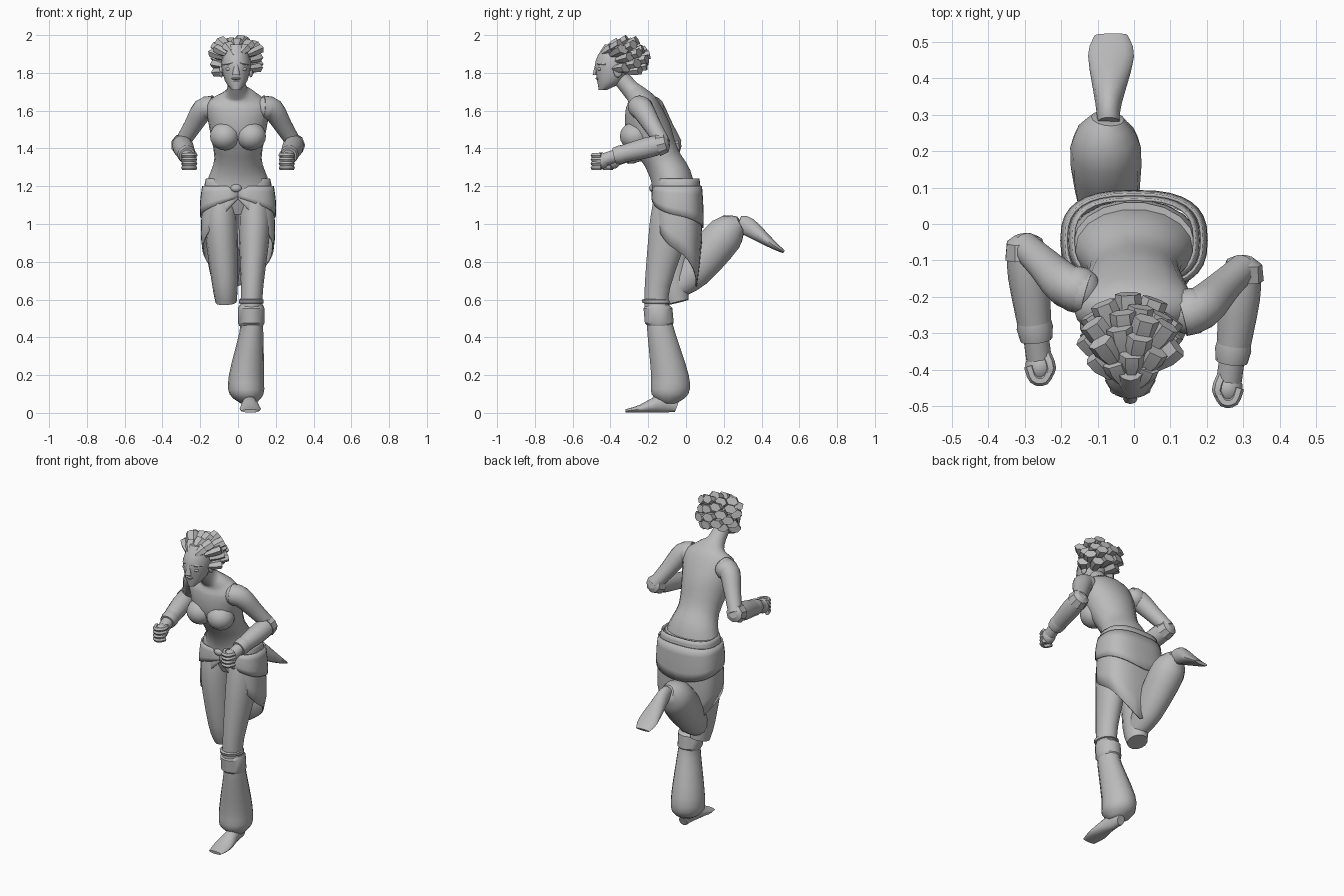
import bpy, bmesh, math
from mathutils import Vector

default_cube = bpy.data.objects.get("Cube")
if default_cube:
    bpy.data.objects.remove(default_cube, do_unlink=True)

clay = bpy.data.materials.new("clay_grey")
clay.use_nodes = True
clay.diffuse_color = (.5, .5, .5, 1)
clay.node_tree.nodes["Principled BSDF"].inputs["Base Color"].default_value = clay.diffuse_color


def finish(name, bm, angle=50):
    """Turn a bmesh into a shaded, coloured object."""
    bmesh.ops.recalc_face_normals(bm, faces=bm.faces)
    mesh = bpy.data.meshes.new(name)
    bm.to_mesh(mesh)
    bm.free()
    mesh.materials.append(clay)
    part = bpy.data.objects.new(name, mesh)
    bpy.context.collection.objects.link(part)
    bpy.ops.object.select_all(action="DESELECT")
    part.select_set(True)
    bpy.context.view_layer.objects.active = part
    bpy.ops.object.shade_smooth_by_angle(angle=math.radians(angle))
    return part


def ring(centre, wide, deep=None):
    """An elliptical cross-section: centre, half width and half depth."""
    return Vector((*centre, wide, deep or wide))


def smooth_path(keys, steps):
    """Fill in rings between the key rings along a smooth curve."""
    path = []
    for i in range(len(keys) - 1):
        start, end = keys[i], keys[i + 1]
        before, after = keys[max(i - 1, 0)], keys[min(i + 2, len(keys) - 1)]
        leave, arrive = start + (end - before) / 6, end - (after - start) / 6
        for step in range(steps):
            t = step / steps
            middle = leave.lerp(arrive, t)
            first = start.lerp(leave, t).lerp(middle, t)
            last = middle.lerp(arrive.lerp(end, t), t)
            path.append(first.lerp(last, t))
    return path + [keys[-1]]


def add_tube(bm, *keys, sides=14, level=False, steps=3):
    """Skin the rings into a closed tube, square to its path or level."""
    rings = smooth_path(keys, steps)
    centres = [Vector(key[:3]) for key in rings]
    span = (centres[-1] - centres[0]).normalized()
    reference = Vector((1, 0, 0)) if abs(span.x) < .6 else Vector((0, 1, 0))
    turns = [math.tau * k / sides for k in range(sides)]
    loops = []
    for i, (centre, key) in enumerate(zip(centres, rings)):
        tangent = centres[min(i + 1, len(rings) - 1)] - centres[max(i - 1, 0)]
        tangent = Vector((0, 0, 1)) if level else tangent.normalized()
        across = (reference - tangent * reference.dot(tangent)).normalized()
        depth = tangent.cross(across)
        loops.append([bm.verts.new(centre + across * math.cos(turn) * key[3] + depth * math.sin(turn) * key[4])
                      for turn in turns])
    for low, high in zip(loops, loops[1:]):
        for k in range(sides):
            bm.faces.new((low[k - 1], low[k], high[k], high[k - 1]))
    bm.faces.new(loops[0])
    bm.faces.new(loops[-1])


def tube(name, *keys, angle=50, **options):
    bm = bmesh.new()
    add_tube(bm, *keys, **options)
    finish(name, bm, angle)


def add_ball(bm, centre, size):
    made = bmesh.ops.create_uvsphere(bm, u_segments=14, v_segments=10, radius=1)
    bmesh.ops.scale(bm, vec=size, verts=made["verts"])
    bmesh.ops.translate(bm, vec=centre, verts=made["verts"])


# Torso leaning forward, with neck
tube("torso",
     ring((0, -.06, 1.15), wide=.185, deep=.115), ring((0, -.08, 1.25), wide=.155, deep=.11),
     ring((0, -.13, 1.35), wide=.125, deep=.1), ring((0, -.2, 1.5), wide=.15, deep=.12),
     ring((0, -.235, 1.63), wide=.165, deep=.09), ring((0, -.26, 1.68), wide=.1, deep=.06),
     ring((-.005, -.29, 1.71), wide=.055, deep=.05), ring((-.01, -.35, 1.78), wide=.045), sides=18)

# Strapless top: two cups
bm = bmesh.new()
for side in (-1, 1):
    add_ball(bm, centre=(side * .07, -.27, 1.465), size=(.08, .08, .075))
finish("bandeau_cups", bm)

# Head, built from chin to crown
skull = Vector((-.01, -.38, 1.86))
tube("head",
     ring(skull + Vector((0, -.06, -.15)), wide=.022), ring(skull + Vector((0, -.02, -.1)), wide=.06, deep=.07),
     ring(skull, wide=.078, deep=.1), ring(skull + Vector((0, .02, .09)), wide=.05, deep=.07),
     sides=16, level=True)

# Nose, lips, eyes, brows and ears
nose_bridge = skull + Vector((0, -.09, 0))
nose_tip = skull + Vector((0, -.1, -.07))
bm = bmesh.new()
add_tube(bm, ring(nose_bridge, wide=.008), ring(nose_tip, wide=.02, deep=.014), sides=8, level=True)
for lip in (1, 2):
    add_ball(bm, centre=nose_tip + Vector((0, .015, -.02)) * lip ** .7, size=(.025, .015, .007))
for side in (-1, 1):
    eye = skull + Vector((side * .036, -.076, -.04))
    add_ball(bm, centre=eye, size=(.02, .012, .01))
    add_tube(bm, ring(nose_bridge, wide=.006), ring(eye + Vector((0, -.005, .03)), wide=.01),
             ring(eye + Vector((side * .03, .03, .025)), wide=.005), sides=6)
    add_ball(bm, centre=skull + Vector((side * .078, .02, -.05)), size=(.012, .024, .034))
finish("facial_features", bm)

# Hair: blunt locks fanning back from the hairline
hair_middle = Vector((-.01, -.31, 1.88))
lock_count = 46
bm = bmesh.new()
for i in range(lock_count):
    height = 1 - (2 * i + 1) / lock_count
    turn = i * math.pi * (3 - math.sqrt(5))
    flat = math.sqrt(1 - height * height)
    way = Vector((flat * math.cos(turn), flat * math.sin(turn), height))
    on_face = way.y < -.2 and height < .3
    if on_face or height < -.75:
        continue
    reach = .93 + .1 * math.sin(i * 5)
    root = skull + Vector((way.x * .06, way.y * .08, way.z * .08))
    tip = hair_middle + Vector((way.x * .14, way.y * .12, way.z * .11)) * reach
    add_tube(bm, ring(root, wide=.018, deep=.014), ring(root.lerp(tip, .6), wide=.036, deep=.026),
             ring(tip, wide=.036, deep=.026), sides=6, steps=1)
finish("hair_locks", bm, angle=25)


# Arms: the right one swings further back
def arm(label, side, back):
    def joint(x, y, z):
        return Vector((side * x, y + back, z))

    collar, shoulder = joint(.13, -.25, 1.62), joint(.185, -.23, 1.605)
    elbow, wrist = joint(.3, -.12, 1.425), joint(.265, -.4, 1.355)
    palm = joint(.258, -.45, 1.335)
    axis = (elbow - wrist).normalized()

    tube(label + "_upper_arm", ring(collar, wide=.06), ring(shoulder, wide=.06),
         ring(shoulder.lerp(elbow, .5), wide=.048), ring(elbow, wide=.04), angle=70)
    bm = bmesh.new()
    add_ball(bm, centre=joint(.155, -.24, 1.615), size=(.065, .065, .062))
    finish(label + "_shoulder", bm)
    tube(label + "_forearm_wrap", ring(elbow, wide=.05), ring(elbow.lerp(wrist, .3), wide=.056),
         ring(elbow.lerp(wrist, .75), wide=.047))
    tube(label + "_wrist_band", ring(elbow.lerp(wrist, .72), wide=.046), ring(elbow.lerp(wrist, .8), wide=.05),
         ring(elbow.lerp(wrist, .92), wide=.044), steps=1)
    tube(label + "_wrist", ring(elbow.lerp(wrist, .85), wide=.035), ring(palm, wide=.035))
    tube(label + "_elbow_guard", ring(elbow + axis * .03, wide=.025), ring(elbow + axis * .015, wide=.05),
         ring(elbow - axis * .03, wide=.06), sides=9, steps=1, angle=25)

    # Fist: fingers curl round the palm, thumb on top
    def curl(turn, height):
        return palm + Vector((side * math.cos(turn) * .03, -math.sin(turn) * .042, height))

    bm = bmesh.new()
    add_ball(bm, centre=palm, size=(.04, .046, .044))
    for finger in range(4):
        height = .028 - finger * .022
        add_tube(bm, *[ring(curl(turn, height), wide=.014) for turn in (0, 1, 2, 3)], sides=6)
    add_tube(bm, ring(curl(-2, .02), wide=.016), ring(curl(3, .03), wide=.015),
             ring(curl(2, .02), wide=.01), sides=6)
    finish(label + "_fist", bm)


arm("left", side=1, back=0)
arm("right", side=-1, back=.06)


# Skirt: boxy overlapping wraps whose hem drops from front to back
def boxy(value):
    return math.copysign(abs(value) ** .75, value)


def wrap(name, top, front, drop, width, depth, columns=32, rows=4):
    bm = bmesh.new()
    grid = []
    for c in range(columns + 1):
        turn = math.tau * c / columns
        hem = front - drop * (1 - abs(1 - 2 * c / columns)) ** .75
        column = []
        for r in range(rows + 1):
            t = r / rows
            z = top + (hem - top) * t
            grow = 1 + .065 * math.sin(t * 2) - max(0, .9 - z)
            column.append(bm.verts.new((boxy(math.sin(turn)) * width * grow,
                                        -.045 - boxy(math.cos(turn)) * depth * grow, z)))
        grid.append(column)
    for a, b in zip(grid, grid[1:]):
        for r in range(rows):
            bm.faces.new((a[r], b[r], b[r + 1], a[r + 1]))
    cloth = finish(name, bm, angle=30).modifiers.new("cloth", "SOLIDIFY")
    cloth.thickness = .008


wrap("waist_sash", top=1.24, front=1.17, drop=.03, width=.17, depth=.116)
wrap("upper_wrap", top=1.2, front=1.14, drop=.16, width=.19, depth=.13)
wrap("lower_wrap", top=1.17, front=1.13, drop=.46, width=.185, depth=.124)
tube("hips", ring((0, -.05, 1.23), wide=.165, deep=.11), ring((0, -.05, 1.15), wide=.18, deep=.118),
     ring((0, -.04, 1.05), wide=.15, deep=.09), sides=18, level=True)
bm = bmesh.new()
add_ball(bm, centre=(-.01, -.175, 1.19), size=(.03, .02, .022))
finish("sash_knot", bm)

# Standing leg: thigh, ring and cuff at the knee, flared trouser
knee = Vector((.07, -.16, .59))
tube("left_thigh",
     ring((.085, -.06, 1.18), wide=.075, deep=.1), ring((.088, -.085, 1), wide=.085, deep=.11),
     ring((.075, -.15, .68), wide=.06, deep=.07), ring((.07, -.155, .55), wide=.058, deep=.065))
for name, drop, height, wide in (("left_knee_ring", 0, .012, .066), ("left_knee_cuff", .075, .055, .07)):
    middle = knee + Vector((0, drop * .2, -drop))
    rise = Vector((0, -.005, height))
    tube(name, ring(middle - rise, wide * .9), ring(middle - rise * .7, wide, wide * 1.12),
         ring(middle + rise * .7, wide, wide * 1.12), ring(middle + rise, wide * .9), level=True, steps=1, angle=30)
tube("left_trouser",
     ring((.055, -.09, .05), wide=.04), ring((.045, -.085, .1), wide=.09, deep=.1),
     ring((.045, -.085, .2), wide=.093, deep=.102), ring((.07, -.13, .42), wide=.064, deep=.076),
     ring((.07, -.14, .48), wide=.06, deep=.07), level=True)
tube("left_foot",
     ring((.055, -.05, .032), wide=.026, deep=.03), ring((.06, -.12, .05), wide=.035, deep=.05),
     ring((.065, -.24, .022), wide=.056, deep=.022), ring((.065, -.32, .01), wide=.042, deep=.009))

# Leg kicked up behind
tube("right_thigh",
     ring((-.085, -.06, 1.18), wide=.075, deep=.1), ring((-.09, -.075, 1), wide=.088, deep=.11),
     ring((-.07, -.065, .7), wide=.07, deep=.085), ring((-.063, -.045, .585), wide=.056, deep=.062))
tube("right_trouser",
     ring((-.06, -.06, .645), wide=.05), ring((-.07, .04, .75), wide=.08, deep=.098),
     ring((-.078, .21, .945), wide=.097, deep=.103), ring((-.072, .29, 1), wide=.045))
tube("right_foot",
     ring((-.07, .28, 1.01), wide=.03, deep=.035), ring((-.07, .33, .985), wide=.036, deep=.05),
     ring((-.063, .46, .89), wide=.063, deep=.022), ring((-.063, .518, .853), wide=.045, deep=.009))
